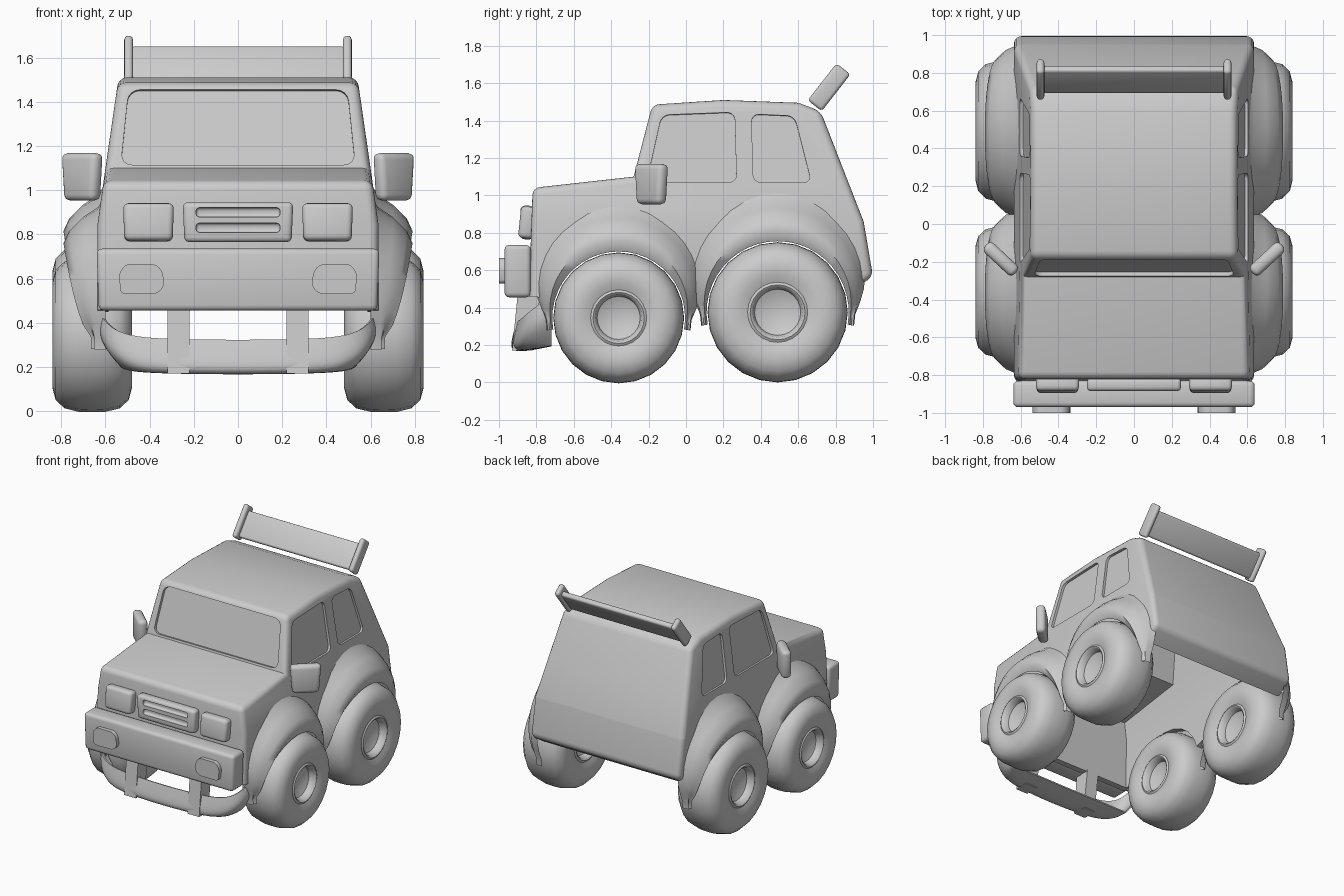
import bpy, bmesh, math
from mathutils import Vector, Matrix

old = bpy.data.objects.get("Cube")
if old:
    bpy.data.objects.remove(old, do_unlink=True)

grey = bpy.data.materials.new("plain_grey")
grey.use_nodes = True
grey.diffuse_color = (0.6, 0.6, 0.6, 1)
grey.node_tree.nodes["Principled BSDF"].inputs["Base Color"].default_value = (0.6, 0.6, 0.6, 1)


def make(name, bm):
    bmesh.ops.recalc_face_normals(bm, faces=bm.faces)
    mesh = bpy.data.meshes.new(name)
    bm.to_mesh(mesh)
    bm.free()
    obj = bpy.data.objects.new(name, mesh)
    obj.data.materials.append(grey)
    bpy.context.collection.objects.link(obj)
    return obj


def finish(obj, angle=40):
    # bake the modifiers, then shade
    dg = bpy.context.evaluated_depsgraph_get()
    mesh = bpy.data.meshes.new_from_object(obj.evaluated_get(dg))
    obj.modifiers.clear()
    obj.data = mesh
    bpy.ops.object.select_all(action='DESELECT')
    obj.select_set(True)
    bpy.context.view_layer.objects.active = obj
    bpy.ops.object.shade_smooth_by_angle(angle=math.radians(angle))
    return obj


def cut(obj, cutters):
    for c in cutters:
        c.hide_render = True
        m = obj.modifiers.new("cut", 'BOOLEAN')
        m.operation, m.solver, m.object = 'DIFFERENCE', 'EXACT', c
    finish(obj)
    for c in cutters:
        bpy.data.objects.remove(c, do_unlink=True)


def block(name, size, loc, rot=None, bevel=0.02, taper=1.0):
    bm = bmesh.new()
    bmesh.ops.create_cube(bm, size=1)
    for v in bm.verts:
        v.co = Vector(a * b for a, b in zip(v.co, size))
        if v.co.z < 0:
            v.co.x *= taper
    if bevel:
        bmesh.ops.bevel(bm, geom=bm.edges[:], offset=bevel, segments=3, profile=0.5, affect='EDGES')
    bm.transform(Matrix.Translation(loc) @ (rot or Matrix()))
    return make(name, bm)


def prism(name, pts, direction, depth, round_off=0.0):
    # polygon thickened both ways along a direction
    bm = bmesh.new()
    d = Vector(direction).normalized() * depth
    rings = [[bm.verts.new(Vector(p) + d * s) for p in pts] for s in (-1, 1)]
    bm.faces.new(rings[0])
    bm.faces.new(rings[1])
    n = len(pts)
    for i in range(n):
        j = (i + 1) % n
        bm.faces.new((rings[0][i], rings[0][j], rings[1][j], rings[1][i]))
    if round_off:
        along = [e for e in bm.edges if abs((e.verts[0].co - e.verts[1].co).normalized().dot(d.normalized())) > 0.99]
        bmesh.ops.bevel(bm, geom=along, offset=round_off, segments=4, profile=0.5, affect='EDGES')
    return make(name, bm)


def sheet(name, rows):
    bm = bmesh.new()
    grid = [[bm.verts.new(p) for p in row] for row in rows]
    for a, b in zip(grid, grid[1:]):
        for i in range(len(a) - 1):
            bm.faces.new((a[i], a[i + 1], b[i + 1], b[i]))
    bmesh.ops.remove_doubles(bm, verts=bm.verts, dist=1e-5)
    return make(name, bm)


def half_width(z):
    if z < 0.85:
        return 0.635
    if z < 1.1:
        return 0.635 - 0.035 * (z - 0.85) / 0.25
    return 0.60 - 0.055 * (z - 1.1) / 0.38


def shell(name, profile, inset, bevel):
    # side profile widened to follow the body sides
    obj = prism(name, [(0, y, z) for y, z in profile], (1, 0, 0), 1)
    bm = bmesh.new()
    bm.from_mesh(obj.data)
    for z in (0.85, 1.1):
        bmesh.ops.bisect_plane(bm, geom=bm.verts[:] + bm.edges[:] + bm.faces[:], dist=1e-4,
                               plane_co=(0, 0, z), plane_no=(0, 0, 1))
    for v in bm.verts:
        v.co.x = math.copysign(half_width(v.co.z) - inset, v.co.x)
    if bevel:
        bm.normal_update()

        def wanted(e):
            mid = (e.verts[0].co + e.verts[1].co) / 2
            arch = any(math.hypot(mid.y - y, mid.z - z) < r + 0.04 for y, z, r in WHEELS)
            return not arch and e.is_convex and mid.z > 0.48 and e.calc_face_angle(0) > math.radians(22)
        bmesh.ops.bevel(bm, geom=[e for e in bm.edges if wanted(e)], offset=bevel, segments=4,
                        profile=0.5, affect='EDGES', clamp_overlap=True)
    bm.to_mesh(obj.data)
    bm.free()
    return obj


WHEELS = [(-0.36, 0.345, 0.35), (0.49, 0.375, 0.375)]

# Body shell, hollow and open below
profile = [(-0.84, 0.46)]
for y, z, r in WHEELS:
    for k in range(11):
        a = math.radians(164 - 14.8 * k)
        profile.append((y + (r + 0.025) * math.cos(a), z + (r + 0.025) * math.sin(a)))
profile += [(1.0, 0.565), (0.95, 0.86), (0.72, 1.45), (0.6, 1.495), (0.2, 1.51), (-0.18, 1.485),
            (-0.28, 1.1), (-0.82, 1.04)]
body = shell("body", profile, 0, 0.05)
cavity = shell("cavity", [(-0.79, 0.2), (0.85, 0.2), (0.87, 0.5), (0.93, 0.62), (0.89, 0.83), (0.67, 1.4),
                          (0.2, 1.46), (-0.13, 1.43), (-0.23, 1.05), (-0.78, 0.98)], 0.05, 0)

# Window recesses
side_windows = [[(-0.21, 1.07), (0.27, 1.07), (0.26, 1.445), (-0.13, 1.43)],
                [(0.36, 1.07), (0.67, 1.07), (0.58, 1.425), (0.35, 1.435)]]
cutters = [cavity]
for pts in side_windows:
    for s in (-1, 1):
        cutters.append(prism("window", [(s * half_width(z), y, z) for y, z in pts],
                             (s, 0, 0.145), 0.018, 0.04))
glass = [(x, -0.28 + (z - 1.1) * 0.26, z) for x, z in
         ((-0.53, 1.115), (0.53, 1.115), (0.495, 1.455), (-0.495, 1.455))]
cutters.append(prism("windscreen", glass, (0, -1, 0.26), 0.022, 0.05))
cut(body, cutters)

# Wheels: one revolved section with a dished hub on both sides
half = [(0.09, 0), (0.095, 0.07), (0.115, 0.115), (0.16, 0.125), (0.168, 0.137), (0.16, 0.15),
        (0.176, 0.19), (0.18, 0.24), (0.165, 0.295), (0.125, 0.332), (0.06, 0.348), (0, 0.35)]
section = half + [(-x, r) for x, r in half[-2::-1]]
for label, (y, z, r) in zip(("front", "rear"), WHEELS):
    for side, s in (("left", 1), ("right", -1)):
        rows = []
        for k in range(25):
            a = 2 * math.pi * k / 24
            rows.append([(s * 0.66 + x, y + q * r / 0.35 * math.cos(a), z + q * r / 0.35 * math.sin(a))
                         for x, q in section])
        finish(sheet(f"{label}_{side}_wheel", rows), 50)

        # Flared fender that blends into the body side
        rows = []
        for k in range(25):
            a = math.radians(-10 + 200 * k / 24)
            up = max(0, math.sin(a))
            lip = 0.665 + 0.125 * up ** 0.6
            rim = [(lip - 0.03, 0.005), (lip, 0.015 + 0.05 * up), (lip - 0.025, 0.025 + 0.095 * up),
                   (0.64 + (lip - 0.64) * 0.4, 0.035 + 0.15 * up), (0.645 - 0.01 * up, 0.037 + 0.19 * up),
                   (0.60, 0.04 + 0.24 * up)]
            rows.append([(s * x, y + (r + e) * math.cos(a), z + (r + e) * math.sin(a)) for x, e in rim])
        finish(sheet(f"{label}_{side}_fender", rows), 60)

# Bumper and front lamps
finish(block("front_bumper", (1.28, 0.14, 0.28), (0, -0.9, 0.595), bevel=0.025, taper=0.985))
for side, s in (("left", 1), ("right", -1)):
    finish(block(f"{side}_headlight", (0.23, 0.08, 0.17), (s * 0.405, -0.85, 0.855),
                 Matrix.Rotation(-0.1, 4, 'X'), 0.024, 0.95))
    lamp = [(s * x, -0.975, z) for x, z in ((0.37, 0.665), (0.51, 0.665), (0.54, 0.62), (0.53, 0.53),
                                            (0.37, 0.53), (0.335, 0.56), (0.34, 0.63))]
    finish(prism(f"{side}_fog_light", lamp, (0, 1, 0), 0.025, 0.02))

    # Struts holding the lower guard
    strut = [(s * 0.27, y, z) for y, z in ((-0.9, 0.47), (-0.78, 0.47), (-0.82, 0.17), (-0.93, 0.17))]
    finish(prism(f"{side}_guard_strut", strut, (1, 0, 0), 0.05))

    # Door mirror
    turn = Matrix.Rotation(s * math.radians(43), 4, 'Z')
    finish(block(f"{side}_mirror", (0.22, 0.07, 0.215), (s * 0.705, -0.185, 1.06), turn, 0.028, 0.85))

    # Spoiler end plate
    lean = Matrix.Rotation(math.radians(-38), 4, 'X')
    finish(block(f"{side}_spoiler_plate", (0.04, 0.095, 0.25), (s * 0.495, 0.765, 1.578), lean, 0.018))

finish(block("spoiler_blade", (0.97, 0.04, 0.2), (0, 0.765, 1.565), lean, 0.015))

# Grille with two slots
grille = block("grille", (0.5, 0.07, 0.18), (0, -0.85, 0.855), bevel=0.022, taper=0.97)
cut(grille, [block("slot", (0.38, 0.06, 0.042), (0, -0.89, z), bevel=0.015) for z in (0.83, 0.9)])

# Lower guard: upright lip wrapping round into a shallow tray
rows = [[(0.63, -0.72, 0.46), (0.61, -0.80, 0.41), (0.54, -0.87, 0.35), (0.38, -0.90, 0.325)],
        [(0.64, -0.72, 0.33), (0.63, -0.80, 0.30), (0.57, -0.88, 0.25), (0.40, -0.925, 0.23)],
        [(0.53, -0.72, 0.20), (0.51, -0.83, 0.17), (0.43, -0.91, 0.155), (0.27, -0.935, 0.148)]]
rows.append([(x, -0.72, 0.195) for x, y, z in rows[2]])
full = []
for row in rows:
    middle = (0, row[-1][1] - (0.012 if row is not rows[3] else 0), row[-1][2] - 0.003)
    full.append(row + [middle] + [(-x, y, z) for x, y, z in row[::-1]])
guard = sheet("lower_guard", full)
sub = guard.modifiers.new("smooth", 'SUBSURF')
sub.levels = sub.render_levels = 2
sol = guard.modifiers.new("thickness", 'SOLIDIFY')
sol.thickness = 0.012
finish(guard, 50)
